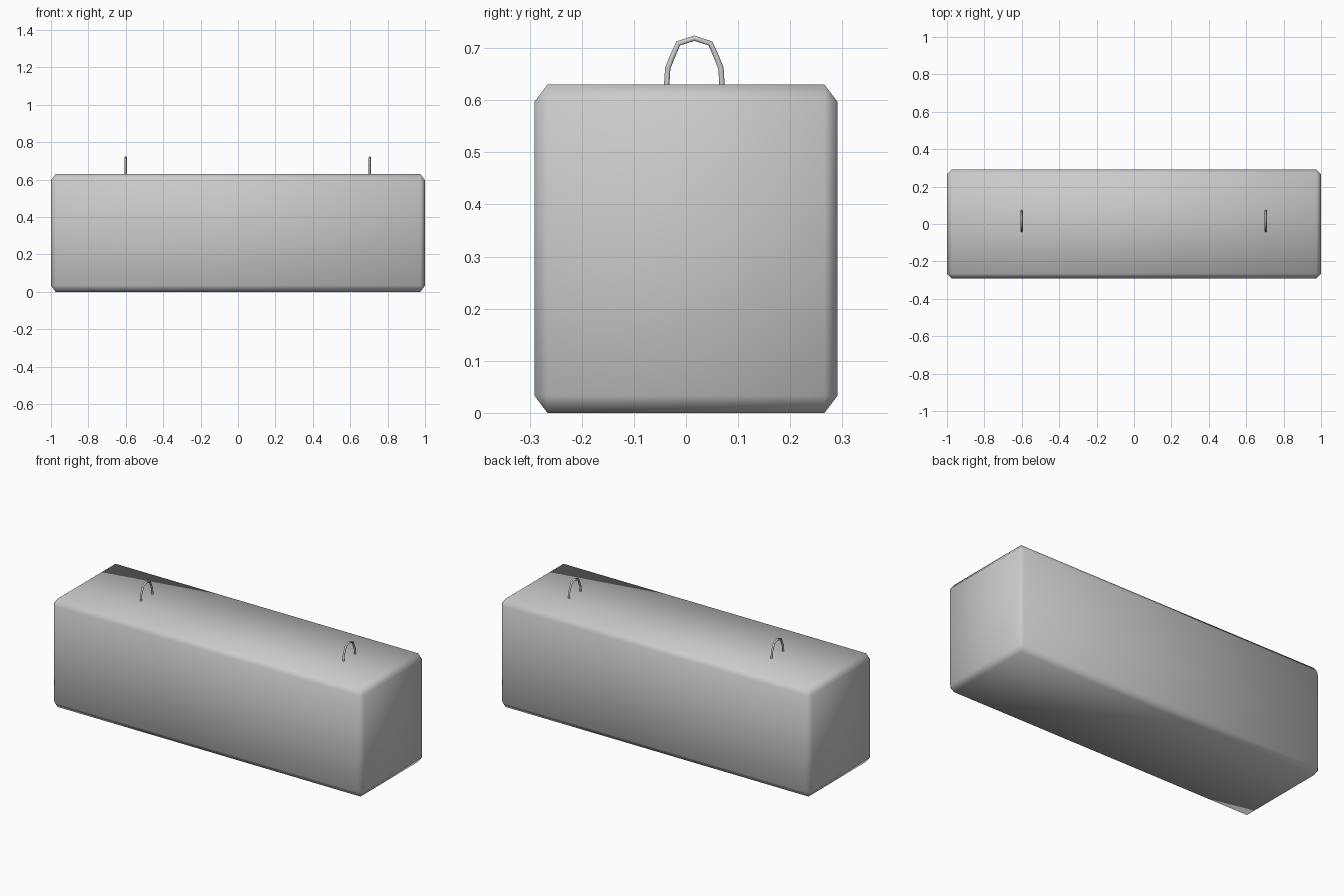
import bpy
import bmesh

if "Cube" in bpy.data.objects:
    bpy.data.objects.remove(bpy.data.objects["Cube"], do_unlink=True)

grey = bpy.data.materials.new("mid_grey")
grey.use_nodes = True
grey.diffuse_color = (0.6, 0.6, 0.6, 1)
grey.node_tree.nodes["Principled BSDF"].inputs["Base Color"].default_value = (0.6, 0.6, 0.6, 1)


def add_mesh(name, bm):
    """Finish a bmesh as a smooth-shaded grey object."""
    bmesh.ops.recalc_face_normals(bm, faces=bm.faces)
    for face in bm.faces:
        face.smooth = True
    mesh = bpy.data.meshes.new(name)
    bm.to_mesh(mesh)
    bm.free()
    mesh.materials.append(grey)
    obj = bpy.data.objects.new(name, mesh)
    bpy.context.collection.objects.link(obj)
    return obj


# Long block: chamfer first, then stretch so the chamfer is taller than wide
HALF_X, HALF_Y, HEIGHT, CHAMFER, STRETCH = 1.0, 0.291, 0.63, 0.025, 1.33
bm = bmesh.new()
bmesh.ops.create_cube(bm, size=2)
bmesh.ops.scale(bm, vec=(HALF_X, HALF_Y, HEIGHT / 2 / STRETCH), verts=bm.verts)
bmesh.ops.bevel(bm, geom=bm.edges[:], offset=CHAMFER, segments=1, affect='EDGES')
bmesh.ops.scale(bm, vec=(1, 1, STRETCH), verts=bm.verts)
bmesh.ops.translate(bm, vec=(0, 0, HEIGHT / 2), verts=bm.verts)
add_mesh("block", bm)

# Half of the lifting loop as (sideways offset, height), mirrored into an arch
half = [(0.053, 0.61), (0.053, 0.63), (0.051, 0.662), (0.042, 0.684), (0.031, 0.709)]
arch = [(-y, z) for y, z in half] + [(0, 0.719)] + half[::-1]


def lifting_loop(name, x):
    curve = bpy.data.curves.new(name, 'CURVE')
    curve.dimensions = '3D'
    curve.bevel_depth = 0.006
    curve.bevel_resolution = 1
    curve.use_fill_caps = True
    spline = curve.splines.new('POLY')
    spline.points.add(len(arch) - 1)
    for point, (y, z) in zip(spline.points, arch):
        point.co = (x, 0.016 + y, z, 1)
    spline.use_smooth = True
    curve.materials.append(grey)
    obj = bpy.data.objects.new(name, curve)
    bpy.context.collection.objects.link(obj)


lifting_loop("right_lifting_loop", -0.6)
lifting_loop("left_lifting_loop", 0.705)
